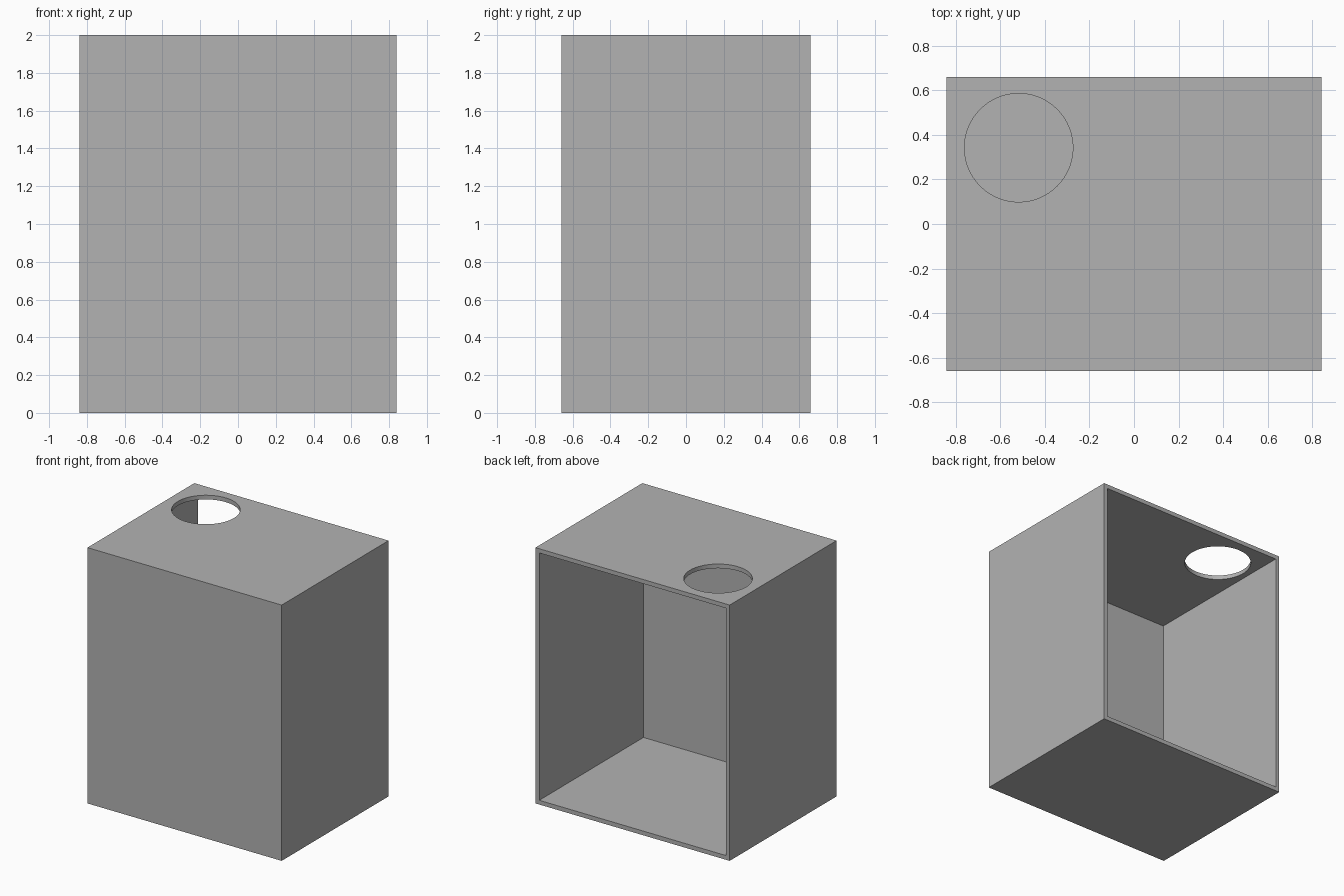
import bpy

cube = bpy.data.objects.get("Cube")
if cube:
    bpy.data.objects.remove(cube, do_unlink=True)

WIDTH, DEPTH, HEIGHT, WALL = 1.68, 1.32, 2.0, 0.033
HOLE_RADIUS, HOLE_X, HOLE_Y = 0.243, -0.517, 0.342


def box(name, size, centre):
    bpy.ops.mesh.primitive_cube_add(size=1, location=centre)
    obj = bpy.context.object
    obj.name = name
    obj.scale = size
    bpy.ops.object.transform_apply(location=True, rotation=False, scale=True)
    return obj


def cut(target, cutter):
    cutter.hide_render = True
    mod = target.modifiers.new("cut", 'BOOLEAN')
    mod.operation = 'DIFFERENCE'
    mod.solver = 'EXACT'
    mod.object = cutter
    bpy.context.view_layer.objects.active = target
    bpy.ops.object.modifier_apply(modifier=mod.name)
    bpy.data.objects.remove(cutter, do_unlink=True)


# Outer shell
shell = box("cabinet_shell", (WIDTH, DEPTH, HEIGHT), (0, 0, HEIGHT / 2))

# Cavity, open at the back
cavity = box("cavity_cutter", (WIDTH - 2 * WALL, DEPTH, HEIGHT - 2 * WALL),
             (0, WALL, HEIGHT / 2))
cut(shell, cavity)

# Round hole through the top panel
bpy.ops.mesh.primitive_cylinder_add(vertices=96, radius=HOLE_RADIUS, depth=0.4,
                                    location=(HOLE_X, HOLE_Y, HEIGHT))
hole = bpy.context.object
hole.name = "hole_cutter"
cut(shell, hole)

# Plain grey finish
grey = bpy.data.materials.new("plain grey")
colour = (0.448, 0.448, 0.448, 1)
grey.use_nodes = True
grey.diffuse_color = colour
grey.node_tree.nodes["Principled BSDF"].inputs["Base Color"].default_value = colour
shell.data.materials.clear()
shell.data.materials.append(grey)

# Smooth hole wall, sharp box edges
bpy.ops.object.select_all(action='DESELECT')
shell.select_set(True)
bpy.context.view_layer.objects.active = shell
bpy.ops.object.shade_smooth_by_angle()
